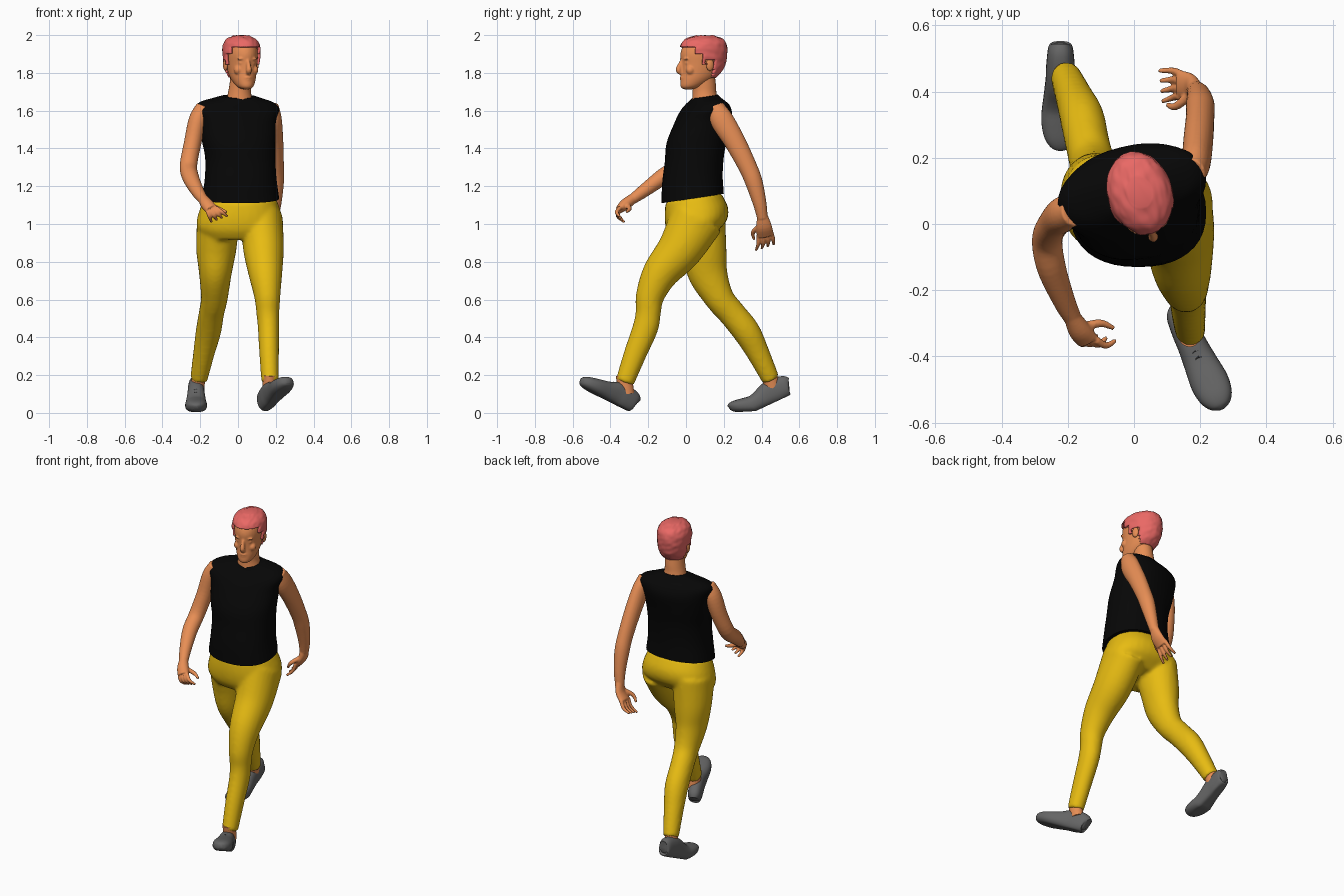
import bpy, bmesh, math
from mathutils import Vector, Matrix, noise


def material(name, rgb):
    m = bpy.data.materials.new(name)
    m.diffuse_color = (*rgb, 1)
    return m


SKIN = material("skin", (0.80, 0.27, 0.09))
HAIR = material("hair", (0.82, 0.14, 0.13))
BLACK = material("black_cloth", (0.002, 0.002, 0.002))
YELLOW = material("yellow_cloth", (0.80, 0.50, 0.006))
GREY = material("shoe_grey", (0.13, 0.13, 0.13))
DARK = material("lace_grey", (0.05, 0.05, 0.05))


def spline(pts, steps):
    """Catmull-Rom through points of any dimension, padded to x y z rx ry yaw."""
    p = [list(q) + [0] * (6 - len(q)) for q in pts]
    p = [[2 * a - b for a, b in zip(p[0], p[1])]] + p + [[2 * a - b for a, b in zip(p[-1], p[-2])]]
    out = []
    for i in range(1, len(p) - 2):
        for k in range(steps):
            t = k / steps
            out.append([0.5 * (2 * b + (c - a) * t + (2 * a - 5 * b + 4 * c - d) * t * t
                               + (3 * b - a - 3 * c + d) * t ** 3)
                        for a, b, c, d in zip(*p[i - 1:i + 3])])
    return out + [p[-2]]


def tube(bm, pts, flat=False, tilt=0.0, power=2.0, sides=24, steps=5):
    """Loft of (super)elliptical rings along a path; flat keeps the rings level."""
    path = spline(pts, steps)
    rings = []
    for i, (x, y, z, rx, ry, yaw) in enumerate(path):
        a = math.radians(yaw)
        side = Vector((math.cos(a), math.sin(a), 0))
        front = Vector((-math.sin(a), math.cos(a), tilt))
        if not flat:
            t = (Vector(path[min(i + 1, len(path) - 1)][:3]) - Vector(path[max(i - 1, 0)][:3])).normalized()
            side = (side - t * side.dot(t)).normalized()
            front = t.cross(side)
        ring = []
        for k in range(sides):
            w = 2 * math.pi * k / sides
            c, s = math.cos(w), math.sin(w)
            c = math.copysign(abs(c) ** (2 / power), c)
            s = math.copysign(abs(s) ** (2 / power), s)
            ring.append(bm.verts.new(Vector((x, y, z)) + side * (c * max(rx, .002)) + front * (s * max(ry, .002))))
        rings.append(ring)
    for r, q in zip(rings, rings[1:]):
        for k in range(sides):
            j = (k + 1) % sides
            bm.faces.new((r[k], r[j], q[j], q[k]))
    bm.faces.new(rings[0][::-1])
    bm.faces.new(rings[-1])


def ball(bm, centre, size):
    m = Matrix.Translation(centre) @ Matrix.Diagonal((*size, 1))
    bmesh.ops.create_uvsphere(bm, u_segments=16, v_segments=10, radius=1, matrix=m)


def finish(bm, name, mat, matrix=None, voxel=0, smooth=0):
    bmesh.ops.recalc_face_normals(bm, faces=bm.faces[:])
    me = bpy.data.meshes.new(name)
    bm.to_mesh(me)
    bm.free()
    me.shade_smooth()
    me.set_sharp_from_angle(angle=math.radians(50))
    me.materials.append(mat)
    ob = bpy.data.objects.new(name, me)
    bpy.context.collection.objects.link(ob)
    if matrix:
        ob.matrix_world = matrix
    if voxel:
        r = ob.modifiers.new("fuse", 'REMESH')
        r.mode, r.voxel_size, r.use_smooth_shade = 'VOXEL', voxel, True
        s = ob.modifiers.new("soften", 'SMOOTH')
        s.factor, s.iterations = 0.5, smooth
    return ob


# Trousers: hips and both legs fused
bm = bmesh.new()
tube(bm, [(.012, .04, 1.14, .188, .148), (.01, .055, 1.06, .218, .168), (.01, .055, .99, .228, .158),
          (.01, .04, .93, .19, .11)], flat=True, tilt=.15, power=2.2, sides=32)
tube(bm, [(.125, .06, 1.03, .112, .145), (.135, -.03, .87, .108, .12), (.145, -.135, .74, .09, .096),
          (.155, -.19, .62, .07, .076), (.158, -.2, .53, .061, .067), (.162, -.215, .45, .057, .068),
          (.165, -.27, .31, .052, .06), (.17, -.325, .16, .046, .05)])
tube(bm, [(-.105, .07, 1.03, .112, .14), (-.115, .095, .87, .107, .12), (-.12, .115, .74, .087, .106),
          (-.125, .175, .61, .071, .079), (-.14, .24, .53, .067, .073), (-.157, .32, .43, .067, .073),
          (-.18, .38, .32, .057, .061), (-.208, .45, .175, .046, .047)])
finish(bm, "trousers", YELLOW, voxel=.011, smooth=6)

# Sleeveless top
bm = bmesh.new()
tube(bm, [(.013, .035, 1.135, .205, .165, 0), (.014, .034, 1.24, .19, .16, 3), (.012, .045, 1.35, .186, .156, 6),
          (.002, .06, 1.45, .196, .16, 10), (-.005, .09, 1.55, .207, .146, 14), (-.006, .1, 1.61, .228, .118, 15),
          (-.004, .1, 1.643, .2, .088, 15), (0, .1, 1.662, .14, .073, 14), (.004, .1, 1.675, .095, .066, 12)],
     flat=True, tilt=.15, power=2.3, sides=40)
finish(bm, "sleeveless_top", BLACK)

# Arms: limb, palm, fingers and thumb fused
ARMS = {
    "forward_arm": dict(
        limb=[(-.18, .04, 1.62, .042, .046), (-.213, .03, 1.55, .048, .055), (-.24, .005, 1.43, .046, .05),
              (-.262, -.045, 1.31, .046, .045), (-.25, -.13, 1.245, .044, .043), (-.212, -.23, 1.17, .034, .034),
              (-.185, -.285, 1.13, .027, .027)],
        palm=[(-.19, -.275, 1.14, .024, .026), (-.165, -.32, 1.105, .034, .03), (-.14, -.352, 1.078, .034, .022)],
        base=[(-.115, -.35, 1.085), (-.16, -.36, 1.065)], tip=[(-.055, -.352, 1.04), (-.14, -.325, 1.01)],
        bulge=(0, -.016, 0), thumb=[(-.15, -.31, 1.10), (-.1, -.3, 1.08), (-.06, -.315, 1.063)]),
    "rear_arm": dict(
        limb=[(.17, .155, 1.62, .046, .046), (.187, .19, 1.55, .045, .062), (.195, .262, 1.43, .045, .056),
              (.2, .328, 1.3, .043, .049), (.2, .36, 1.22, .043, .046), (.195, .39, 1.11, .035, .036),
              (.185, .405, 1.03, .027, .028)],
        palm=[(.187, .404, 1.045, .025, .028), (.172, .413, .985, .022, .042), (.14, .42, .94, .02, .045)],
        base=[(.14, .385, .945), (.142, .453, .952)], tip=[(.085, .37, .86), (.075, .463, .89)],
        bulge=(.008, .005, -.008), thumb=[(.165, .385, .985), (.125, .355, .955), (.1, .36, .918)]),
}
for name, a in ARMS.items():
    bm = bmesh.new()
    tube(bm, a["limb"])
    tube(bm, a["palm"], steps=4)
    b0, b1, t0, t1 = map(Vector, a["base"] + a["tip"])
    for i in range(4):
        b, t = b0.lerp(b1, i / 3), t0.lerp(t1, i / 3)
        mid = (b + t) / 2 + Vector(a["bulge"])
        tube(bm, [(*b, .012, .012), (*mid, .0105, .0105), (*t, .007, .007)], sides=10)
    r = [.015, .012, .007]
    tube(bm, [(*p, q, q) for p, q in zip(a["thumb"], r)], sides=10)
    finish(bm, name, SKIN, voxel=.005, smooth=2)

# Neck and ankles
bm = bmesh.new()
tube(bm, [(.008, .105, 1.62, .08, .075), (.008, .098, 1.69, .062, .064), (.012, .095, 1.74, .057, .063),
          (.018, .09, 1.81, .055, .06)], flat=True)
finish(bm, "neck", SKIN)
for name, pts in (("front_ankle", [(.168, -.33, .2), (.165, -.315, .1)]),
                  ("rear_ankle", [(-.207, .44, .2), (-.217, .465, .11)])):
    bm = bmesh.new()
    tube(bm, [(*p, .036, .042) for p in pts])
    finish(bm, name, SKIN)

# Head, built facing -y about its own axis and then turned
TURN = Matrix.Translation((.02, .085, 0)) @ Matrix.Rotation(math.radians(17), 4, 'Z')
SKULL = [(-.078, 1.713, .018, .024), (-.062, 1.728, .042, .056), (-.032, 1.762, .061, .086),
         (-.01, 1.80, .072, .104), (0, 1.85, .079, .114), (.001, 1.90, .082, .118),
         (.005, 1.94, .077, .109), (.008, 1.968, .058, .085), (.008, 1.985, .022, .034)]
bm = bmesh.new()
tube(bm, [(0, *s) for s in SKULL], flat=True, sides=32)
tube(bm, [(0, -.104, 1.872, .009, .012), (0, -.121, 1.842, .011, .013), (0, -.131, 1.815, .016, .015),
          (0, -.113, 1.797, .012, .012)], sides=12)
ball(bm, (0, -.11, 1.775), (.023, .012, .006))
ball(bm, (0, -.109, 1.764), (.02, .012, .006))
ball(bm, (0, -.095, 1.73), (.022, .022, .016))
for s in (-1, 1):
    ball(bm, (s * .033, -.101, 1.874), (.023, .011, .006))
    ball(bm, (s * .032, -.097, 1.852), (.014, .009, .007))
    ball(bm, (s * .045, -.078, 1.815), (.022, .024, .025))
finish(bm, "head", SKIN, TURN, voxel=.005, smooth=4)
for s, name in ((-1, "ear_a"), (1, "ear_b")):
    bm = bmesh.new()
    ball(bm, (s * .085, .018, 1.843), (.012, .021, .033))
    finish(bm, name, SKIN, TURN)


# Short hair: swollen skull cut along a hairline, with clumpy relief
def hairline(y):
    if y < -.065:
        return 1.94
    if y < -.03:
        return 1.90
    if y < -.005:
        return 1.845
    return 1.872 if y < .04 else 1.775


bm = bmesh.new()
tube(bm, [(0, y + .004, z + .013, rx + .016, ry + .013) for y, z, rx, ry in SKULL],
     flat=True, sides=56, steps=8)
low = [f for f in bm.faces if f.calc_center_median().z < hairline(f.calc_center_median().y)]
bmesh.ops.delete(bm, geom=low, context='FACES')
bm.normal_update()
for v in bm.verts:
    v.co += v.normal * .004 * noise.noise(Vector((v.co.x * 60, v.co.y * 25, v.co.z * 40)))
hair = finish(bm, "hair", HAIR, TURN)
sol = hair.modifiers.new("thickness", 'SOLIDIFY')
sol.thickness, sol.offset = .014, -1

# Shoes with laces: toe along -y, sole on local z = 0
LAST = [(0, .118, .05, .018, .028), (0, .106, .053, .036, .053), (0, .05, .056, .043, .064),
        (0, 0, .055, .045, .062), (0, -.06, .044, .051, .05), (0, -.13, .036, .058, .042),
        (0, -.18, .032, .051, .034), (0, -.21, .028, .033, .024), (0, -.222, .026, .012, .012)]


def shoe(name, place, yaw, pitch, flex):
    m = (Matrix.Translation(place) @ Matrix.Rotation(math.radians(yaw), 4, 'Z')
         @ Matrix.Rotation(math.radians(pitch), 4, 'X'))
    bm = bmesh.new()
    tube(bm, LAST, power=2.4, sides=32)
    for v in bm.verts:
        v.co.z = max(v.co.z, 0) + flex * max(0, -.1 - v.co.y)
    finish(bm, name, GREY, m)
    bm = bmesh.new()
    for i in range(5):
        y, z = -.025 - i * .02, .108 - i * .0075
        for s in (-1, 1):
            tube(bm, [(-.024, y + s * .008, z - .011, .003, .003), (0, y, z, .003, .003),
                      (.024, y - s * .008, z - .011, .003, .003)], sides=6, steps=3)
    finish(bm, name + "_laces", DARK, m)


shoe("front_shoe", (.185, -.385, .052), 25, -25, 0)
shoe("rear_shoe", (-.222, .46, .052), 0, 25, .4)
